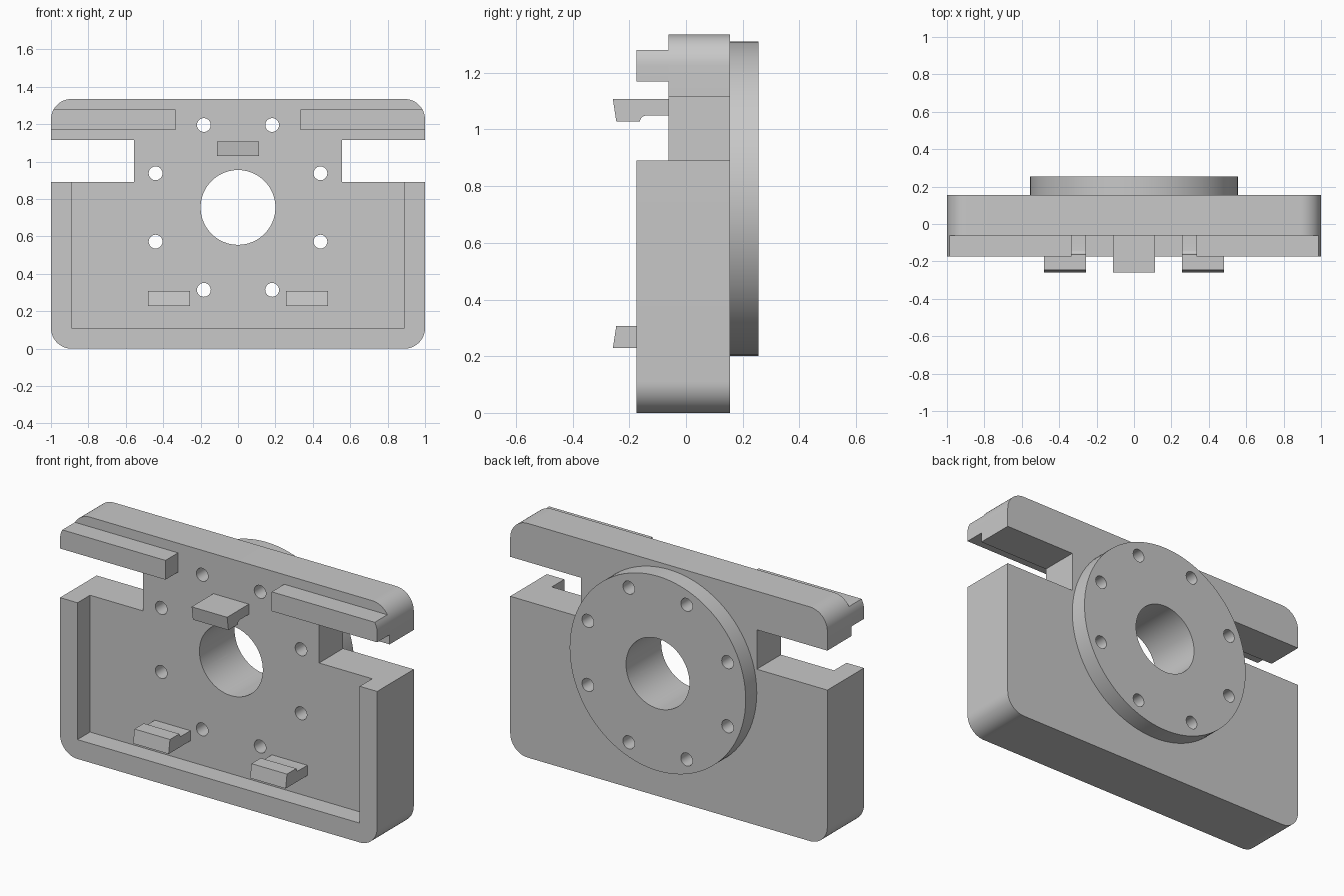
import bpy
import bmesh
from math import cos, sin, pi, radians
from mathutils import Vector, Matrix

cube = bpy.data.objects.get("Cube")
if cube:
    bpy.data.objects.remove(cube, do_unlink=True)

grey = bpy.data.materials.new("light grey")
grey.use_nodes = True
grey.diffuse_color = (0.58, 0.58, 0.58, 1)
grey.node_tree.nodes["Principled BSDF"].inputs["Base Color"].default_value = grey.diffuse_color

R = 0.11                    # outer corner radius and rim width
TOP = 1.335
FRONT, FLOOR, BACK, DISC_BACK = -0.175, -0.062, 0.155, 0.255
SLOT_LOW, SLOT_HIGH, SLOT_X = 0.89, 1.115, 0.555
HUB_Z = 0.755


def finish(name, bm):
    bmesh.ops.recalc_face_normals(bm, faces=bm.faces)
    mesh = bpy.data.meshes.new(name)
    bm.to_mesh(mesh)
    bm.free()
    mesh.materials.append(grey)
    obj = bpy.data.objects.new(name, mesh)
    bpy.context.collection.objects.link(obj)
    return obj


def extrude(name, points, offset):
    """Fill a closed outline and extrude it into a solid."""
    bm = bmesh.new()
    face = bm.faces.new([bm.verts.new(p) for p in points])
    grown = bmesh.ops.extrude_face_region(bm, geom=[face])["geom"]
    verts = [g for g in grown if isinstance(g, bmesh.types.BMVert)]
    bmesh.ops.translate(bm, verts=verts, vec=Vector(offset))
    return finish(name, bm)


def slab(name, outline, y0, y1):
    return extrude(name, [(x, y0, z) for x, z in outline], (0, y1 - y0, 0))


def arc(cx, cz, r, start, end, steps=12):
    angles = [radians(start + (end - start) * i / steps) for i in range(steps + 1)]
    return [(cx + r * cos(a), cz + r * sin(a)) for a in angles]


def mirrored(half):
    """Close a right-hand outline with its mirror image."""
    return half + [(-x, z) for x, z in reversed(half)]


def add_cylinder(bm, x, z, radius, y0, y1, segments):
    place = Matrix.Translation((x, (y0 + y1) / 2, z)) @ Matrix.Rotation(pi / 2, 4, "X")
    bmesh.ops.create_cone(bm, cap_ends=True, segments=segments, radius1=radius,
                          radius2=radius, depth=y1 - y0, matrix=place)


# Back plate with a slot on each side
low_corner = arc(1 - R, R, R, -90, 0)
plate = slab("back_plate", mirrored(
    low_corner
    + [(1, SLOT_LOW), (SLOT_X, SLOT_LOW), (SLOT_X, SLOT_HIGH), (1, SLOT_HIGH)]
    + arc(1 - R, TOP - R, R, 0, 90)), FLOOR, BACK)

# Round mounting flange on the back
bm = bmesh.new()
add_cylinder(bm, 0, HUB_Z, SLOT_X, BACK, DISC_BACK, 96)
flange = finish("mounting_flange", bm)

# Centre bore and ring of eight bolt holes
bm = bmesh.new()
add_cylinder(bm, 0, HUB_Z, 0.2, -0.5, 0.5, 64)
for i in range(8):
    a = radians(22.5 + 45 * i)
    add_cylinder(bm, 0.477 * cos(a), HUB_Z + 0.477 * sin(a), 0.037, -0.5, 0.5, 24)
cutter = finish("hole_cutter", bm)
cutter.hide_render = True
for obj in (plate, flange):
    mod = obj.modifiers.new("holes", "BOOLEAN")
    mod.operation = "DIFFERENCE"
    mod.solver = "EXACT"
    mod.object = cutter
    bpy.context.view_layer.objects.active = obj
    bpy.ops.object.modifier_apply(modifier=mod.name)
bpy.data.objects.remove(cutter, do_unlink=True)

# Raised rim round the bottom and sides
rim = slab("front_rim", mirrored(
    low_corner + [(1, SLOT_LOW), (1 - R, SLOT_LOW), (1 - R, R)]), FRONT, FLOOR)

parts = [plate, flange, rim]

# Upper rails, following the rounded corner at their outer ends
rail = [(0.335, 1.28), (0.335, 1.17), (1, 1.17)] + arc(1 - R, TOP - R, R, 0, 30, 5)
for side, sign in (("left", 1), ("right", -1)):
    parts.append(slab("upper_rail_" + side, [(sign * x, z) for x, z in rail], FRONT, FLOOR))

# Clip hooks: a slanted tip with a shallow groove behind it
hook = [(FLOOR, 0), (-0.258, 0), (-0.246, 0.078), (-0.162, 0.078)]
hook += [(y, z) for y, z in arc(-0.142, 0.078, 0.02, 180, 270, 5)][1:]
hook += [(FLOOR, 0.058)]


def add_hook(name, x, z, flip):
    points = [(x - 0.112, y, z + flip * h) for y, h in hook]
    parts.append(extrude(name, points, (0.224, 0, 0)))


add_hook("top_hook", 0, 1.107, -1)
add_hook("lower_hook_left", 0.369, 0.229, 1)
add_hook("lower_hook_right", -0.369, 0.229, 1)

# Smooth the curves, keep the corners crisp
bpy.ops.object.select_all(action="DESELECT")
for obj in parts:
    obj.select_set(True)
bpy.context.view_layer.objects.active = plate
bpy.ops.object.shade_smooth_by_angle(angle=radians(30))
